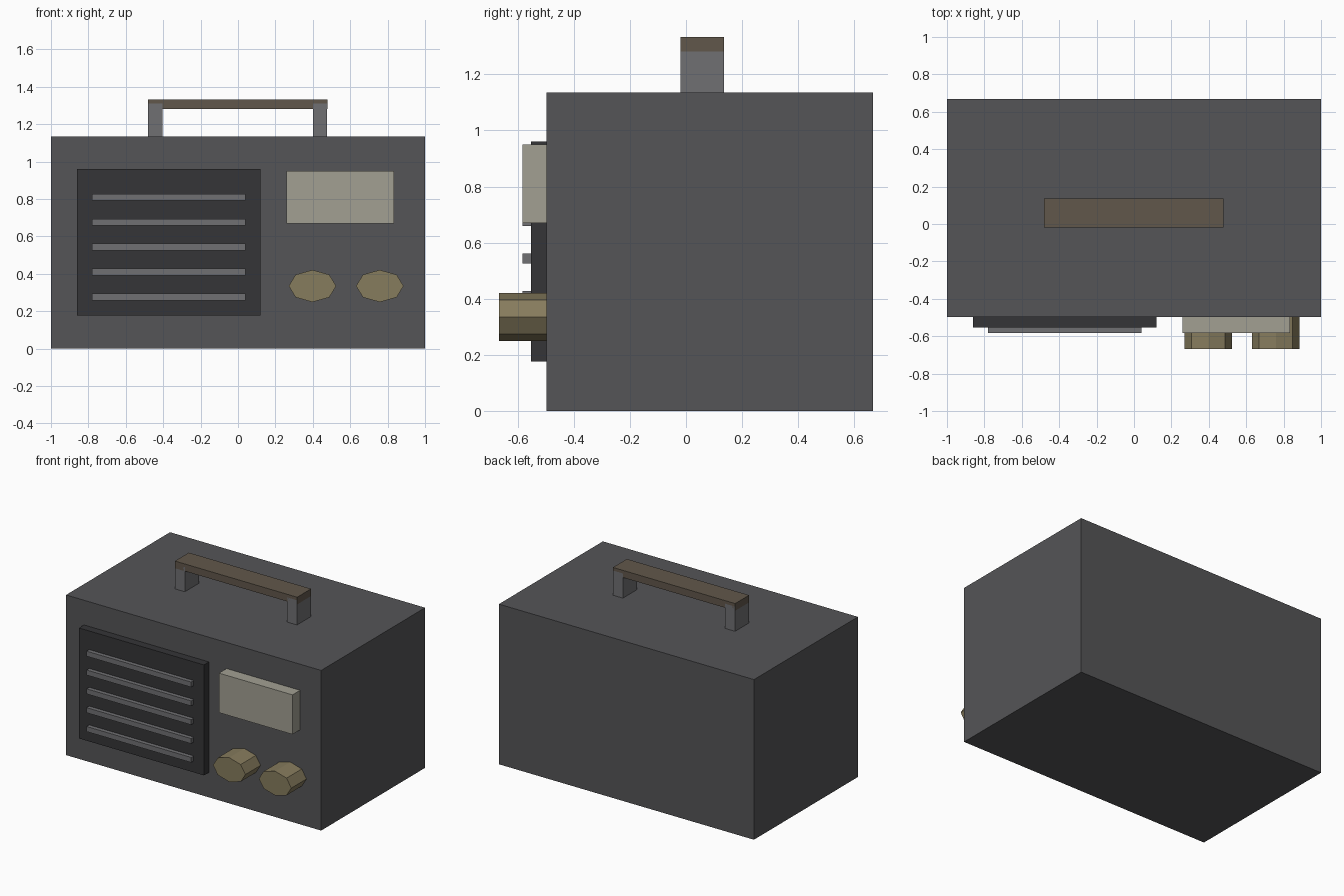
import bpy, bmesh
from mathutils import Matrix, Vector

if "Cube" in bpy.data.objects:
    bpy.data.objects.remove(bpy.data.objects["Cube"])


def material(name, rgb):
    m = bpy.data.materials.new(name)
    m.diffuse_color = (*rgb, 1)
    m.use_nodes = True
    m.node_tree.nodes["Principled BSDF"].inputs["Base Color"].default_value = m.diffuse_color
    return m


CASE = material("dark_grey", (0.09, 0.09, 0.095))
GRILLE = material("charcoal", (0.035, 0.035, 0.038))
METAL = material("mid_grey", (0.16, 0.16, 0.17))
GRIP = material("brown", (0.12, 0.095, 0.07))
CREAM = material("cream", (0.36, 0.35, 0.29))
BRASS = material("brass", (0.24, 0.20, 0.11))


def finish(name, bm, mat):
    me = bpy.data.meshes.new(name)
    bm.to_mesh(me)
    bm.free()
    me.materials.append(mat)
    ob = bpy.data.objects.new(name, me)
    bpy.context.collection.objects.link(ob)
    return ob


def box(name, x, y, z, mat):
    """Box from (min, max) pairs on each axis."""
    bm = bmesh.new()
    lo, hi = Vector((x[0], y[0], z[0])), Vector((x[1], y[1], z[1]))
    size = Matrix.Diagonal((*(hi - lo), 1))
    bmesh.ops.create_cube(bm, size=1, matrix=Matrix.Translation((lo + hi) / 2) @ size)
    return finish(name, bm, mat)


def knob(name, x, z, y, mat):
    """Eight-sided oval knob, axis along y, with a corner at the top."""
    bm = bmesh.new()
    bmesh.ops.create_cone(bm, cap_ends=True, segments=8, radius1=1, radius2=1, depth=1)
    rot = Matrix.Rotation(1.5707963, 4, 'X')
    size = Matrix.Diagonal((0.127, y[1] - y[0], 0.086, 1))
    place = Matrix.Translation((x, (y[0] + y[1]) / 2, z))
    bm.transform(place @ size @ rot)
    return finish(name, bm, mat)


FRONT = -0.497

# Case
box("case", (-1, 1), (FRONT, 0.667), (0, 1.135), CASE)

# Speaker panel and slats
box("speaker_panel", (-0.86, 0.12), (-0.553, FRONT), (0.177, 0.96), GRILLE)
for i in range(5):
    z = 0.276 + i * 0.1335
    box(f"speaker_slat_{i + 1}", (-0.78, 0.04), (-0.582, -0.55), (z - 0.018, z + 0.018), METAL)

# Display window
box("display", (0.258, 0.835), (-0.582, FRONT), (0.67, 0.95), CREAM)

# Control knobs
for side, x in (("left", 0.398), ("right", 0.758)):
    knob(f"{side}_knob", x, 0.335, (-0.667, FRONT), BRASS)

# Carrying handle
HY = (-0.02, 0.136)
box("left_handle_post", (-0.48, -0.403), HY, (1.135, 1.31), METAL)
box("right_handle_post", (0.4, 0.477), HY, (1.135, 1.31), METAL)
box("handle_grip", (-0.481, 0.478), HY, (1.281, 1.332), GRIP)
